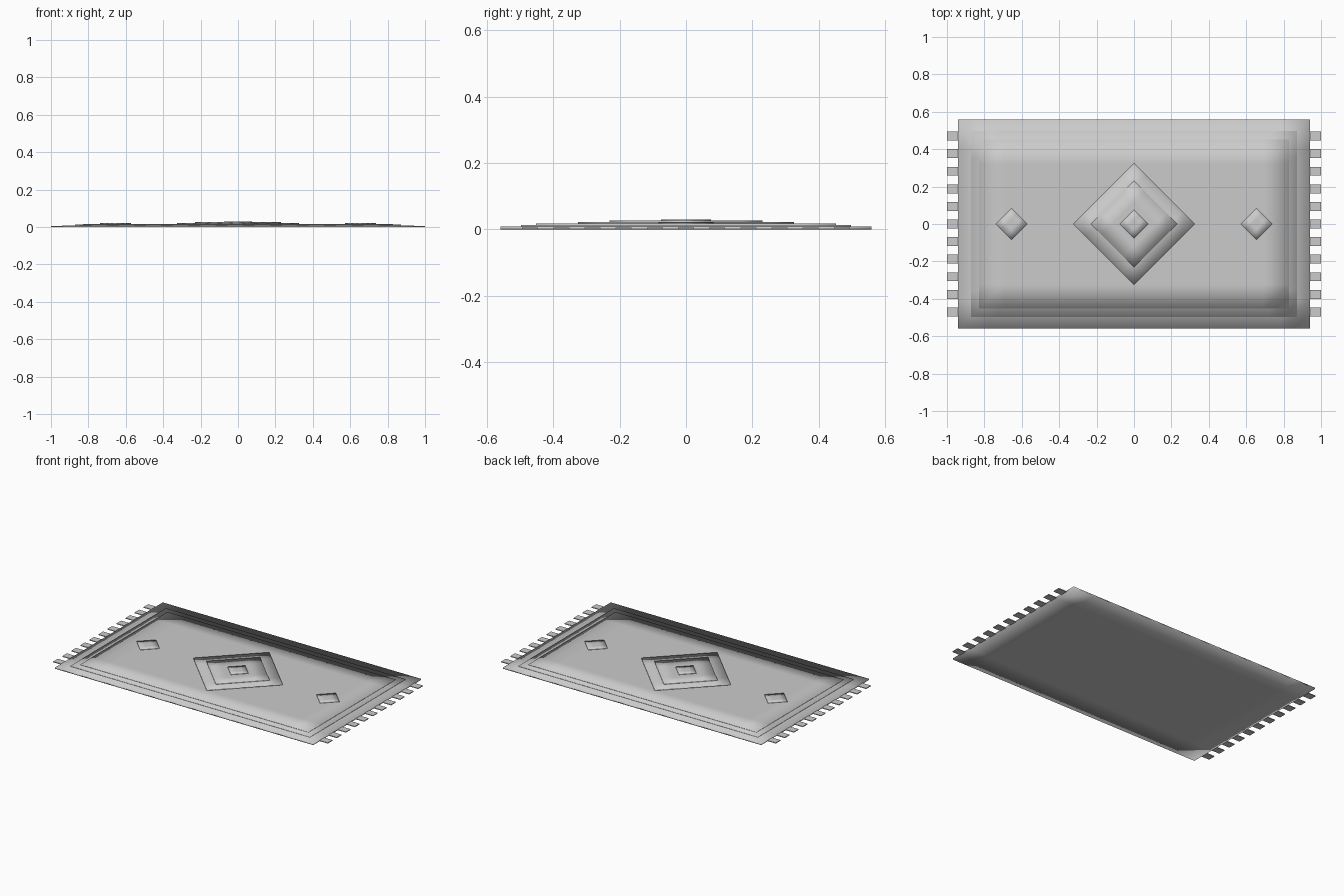
import bpy, bmesh, math
from mathutils import Matrix, Vector

if "Cube" in bpy.data.objects:
    bpy.data.objects.remove(bpy.data.objects["Cube"])


def slab(name, x, y, z0, z1, nx=1, ny=1, centre=(0, 0), turn=0, smooth=True):
    """Box with half sizes x, y, divided into an nx by ny grid on top and bottom."""
    bm = bmesh.new()
    bmesh.ops.create_cube(bm, size=1)
    for axis, n in ((0, nx), (1, ny)):
        for i in range(1, n):
            co, no = Vector((0, 0, 0)), Vector((0, 0, 0))
            co[axis], no[axis] = i / n - 0.5, 1
            bmesh.ops.bisect_plane(bm, geom=bm.verts[:] + bm.edges[:] + bm.faces[:],
                                   plane_co=co, plane_no=no)
    m = (Matrix.Translation((*centre, (z0 + z1) / 2))
         @ Matrix.Rotation(turn, 4, 'Z')
         @ Matrix.Diagonal((2 * x, 2 * y, z1 - z0, 1)))
    bmesh.ops.transform(bm, matrix=m, verts=bm.verts)
    for f in bm.faces:
        f.smooth = smooth
    mesh = bpy.data.meshes.new(name)
    bm.to_mesh(mesh)
    bm.free()
    ob = bpy.data.objects.new(name, mesh)
    bpy.context.collection.objects.link(ob)
    return ob


def diamond(name, r, z0, z1, n, cx=0):
    h = r / math.sqrt(2)
    return slab(name, h, h, z0, z1, n, n, (cx, 0), math.pi / 4)


# Stepped rug body
slab("rug_base", 0.94, 0.56, 0, 0.009, 12, 7)
slab("rug_border", 0.872, 0.497, 0.007, 0.013, 12, 7)
slab("rug_field", 0.83, 0.452, 0.011, 0.017, 12, 7)

# Centre medallion
diamond("medallion_outer", 0.325, 0.015, 0.022, 5)
diamond("medallion_middle", 0.23, 0.02, 0.026, 4)
diamond("medallion_centre", 0.075, 0.024, 0.03, 3)

for side, label in ((-1, "left"), (1, "right")):
    # Small motif at each end
    diamond("motif_" + label, 0.083, 0.015, 0.021, 3, side * 0.655)
    # Fringe tassels
    for i in range(11):
        slab(f"tassel_{label}_{i + 1}", 0.035, 0.024, 0.001, 0.006,
             centre=(side * 0.965, (i - 5) * 0.094), smooth=False)
